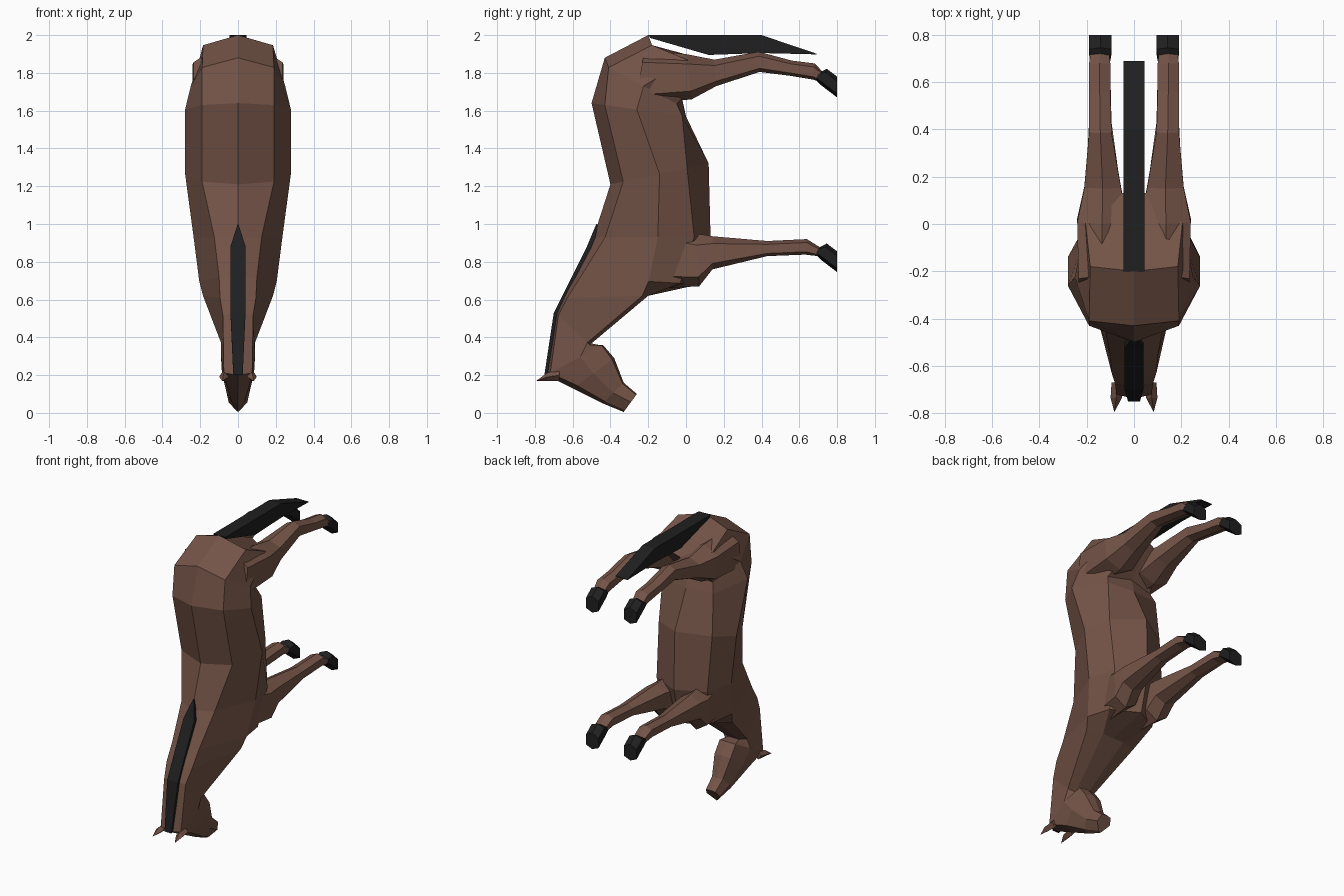
import bpy, bmesh


def material(name, rgb):
    m = bpy.data.materials.new(name)
    m.diffuse_color = (*rgb, 1)
    return m


COAT = material("brown_coat", (0.175, 0.088, 0.063))
DARK = material("black_hair_and_hoof", (0.014, 0.014, 0.014))


def loft(name, rings, mat):
    """Skin equal-sized rings of points and cap both ends, flat shaded."""
    bm = bmesh.new()
    vs = [[bm.verts.new(p) for p in r] for r in rings]
    n = len(vs[0])
    for a, b in zip(vs, vs[1:]):
        for i in range(n):
            j = (i + 1) % n
            bm.faces.new((a[i], a[j], b[j], b[i]))
    bm.faces.new(vs[0])
    bm.faces.new(vs[-1][::-1])
    bmesh.ops.remove_doubles(bm, verts=bm.verts, dist=0.0005)
    bmesh.ops.recalc_face_normals(bm, faces=bm.faces)
    me = bpy.data.meshes.new(name)
    bm.to_mesh(me)
    bm.free()
    me.materials.append(mat)
    ob = bpy.data.objects.new(name, me)
    bpy.context.collection.objects.link(ob)
    return ob


def between(a, b, f, x, drop=0):
    return (x, a[0] + (b[0] - a[0]) * f, a[1] + (b[1] - a[1]) * f - drop)


def body_ring(by, bz, cy, cz, drop, *side):
    """Symmetric ring from spine to belly; side = (fraction, half width) pairs, lowered by drop."""
    a, b = (by, bz), (cy, cz)
    pairs = list(zip(side[::2], side[1::2]))
    right = [between(a, b, f, x, drop) for f, x in pairs]
    left = [between(a, b, f, -x, drop) for f, x in reversed(pairs)]
    return [between(a, b, 0, 0)] + right + [between(a, b, 1, 0)] + left


# Rump, trunk, neck and head in one skin: spine y,z, belly y,z, drop, then widths
body = [
    (-.20, 2.0, .14, 1.86, .045, .06, .185, .6, .205, .95, .09),
    (-.43, 1.88, -.02, 1.66, .04, .05, .19, .5, .25, .93, .17),
    (-.50, 1.64, .00, 1.57, 0, .14, .19, .48, .28, .96, .19),
    (-.40, 1.21, .12, 1.32, 0, .13, .19, .5, .28, .78, .20),
    (-.49, .93, .13, .93, 0, .10, .125, .55, .235, .86, .19),
    (-.60, .72, .07, .68, 0, .06, .10, .6, .205, .85, .17),
    (-.655, .61, -.20, .62, 0, .06, .095, .93, .185, 1.0, .08),
    (-.69, .53, -.51, .36, 0, .08, .08, .93, .09, 1.0, .04),
    (-.74, .20, -.44, .36, 0, .07, .075, .6, .09, .98, .06),
    (-.60, .13, -.38, .29, 0, .10, .06, .5, .085, .95, .06),
    (-.44, .05, -.33, .16, 0, .10, .035, .5, .06, .95, .04),
    (-.33, .005, -.26, .10, 0, .10, .012, .55, .05, .95, .035),
]
loft("body", [body_ring(*r) for r in body], COAT)

# Six-sided limb section: (across, along) fractions
HEX = [(.5, 0), (1, .22), (1, .82), (.5, 1), (0, .82), (0, .22)]


def limb_ring(s, dz, ay, az, by, bz, x0, x1):
    return [between((ay, az + dz), (by, bz + dz), f, s * (x0 + (x1 - x0) * u)) for u, f in HEX]


hind = [
    (-.22, 1.92, -.27, 1.63, .04, .235),
    (.00, 1.90, .03, 1.66, .03, .24),
    (.15, 1.87, .16, 1.73, .055, .21),
    (.385, 1.912, .39, 1.805, .095, .19),
    (.56, 1.865, .55, 1.785, .10, .19),
    (.68, 1.85, .67, 1.765, .10, .19),
    (.72, 1.81, .70, 1.755, .105, .185),
]
fore = [
    (-.16, 1.00, -.14, .66, .05, .17),
    (.05, .95, .07, .67, .045, .205),
    (.14, .935, .14, .76, .055, .205),
    (.43, .91, .43, .83, .095, .19),
    (.64, .92, .63, .838, .10, .19),
    (.72, .87, .70, .83, .105, .185),
]
hoof = [
    (.705, 1.80, .685, 1.765, .10, .187),
    (.745, 1.822, .715, 1.735, .095, .19),
    (.80, 1.78, .80, 1.67, .095, .19),
]

for s, tag in ((1, "right"), (-1, "left")):
    # Legs and hooves
    loft("hind_leg_" + tag, [limb_ring(s, 0, *r) for r in hind], COAT)
    loft("front_leg_" + tag, [limb_ring(s, 0, *r) for r in fore], COAT)
    loft("hind_hoof_" + tag, [limb_ring(s, 0, *r) for r in hoof], DARK)
    loft("front_hoof_" + tag, [limb_ring(s, -.925, *r) for r in hoof], DARK)
    # Pointed ears: base inside the head, middle, tip
    ear = [(.07, -.67, .20, .025, .03), (.075, -.735, .19, .024, .022), (.083, -.795, .168, 0, 0)]
    loft("ear_" + tag, [[(s * (x + w), y, z), (s * x, y, z + h), (s * (x - w), y, z), (s * x, y, z - h)]
                        for x, y, z, w, h in ear], COAT)


def strip(name, rings):
    """Rectangular strip: outer y,z, inner y,z, half width."""
    loft(name, [[(-w, ay, az), (w, ay, az), (w, by, bz), (-w, by, bz)]
                for ay, az, by, bz, w in rings], DARK)


# Mane along the neck
strip("mane", [
    (-.475, 1.0, -.455, .99, .002),
    (-.525, .88, -.47, .86, .04),
    (-.70, .53, -.64, .52, .04),
    (-.75, .20, -.70, .21, .025),
])

# Tail, flat on top and pointed at the end
strip("tail", [
    (-.20, 2.0, -.19, 1.985, .045),
    (.12, 2.0, .12, 1.895, .045),
    (.40, 2.0, .40, 1.905, .045),
    (.69, 1.902, .69, 1.898, .045),
])
